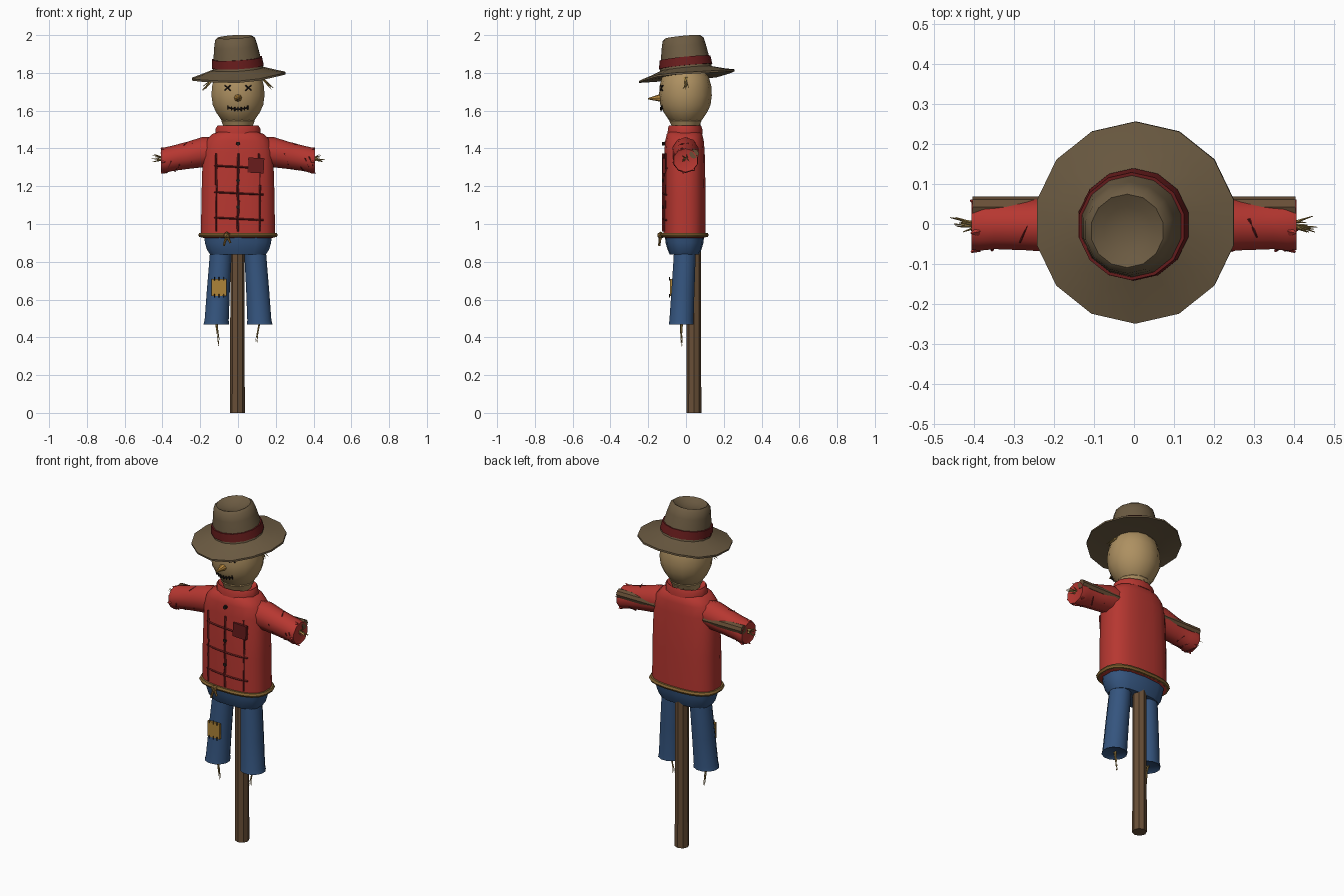
import bpy, bmesh, random
from math import sin, cos, pi, radians
from mathutils import Vector, Matrix

if "Cube" in bpy.data.objects:
    bpy.data.objects.remove(bpy.data.objects["Cube"])

random.seed(4)


def mat(name, *rgb):
    m = bpy.data.materials.new(name)
    m.diffuse_color = (*rgb, 1)
    m.use_nodes = True
    m.node_tree.nodes["Principled BSDF"].inputs["Base Color"].default_value = m.diffuse_color
    return m


WOOD = mat("wood", .14, .078, .038)
RED = mat("red_cloth", .47, .038, .03)
DARKRED = mat("dark_red_cloth", .14, .012, .012)
BLUE = mat("denim", .035, .09, .21)
BURLAP = mat("burlap", .42, .28, .12)
HAT = mat("felt", .15, .105, .055)
ROPE = mat("rope", .22, .12, .03)
STRAW = mat("straw", .40, .26, .07)
PATCH = mat("patch_cloth", .42, .23, .04)
CARROT = mat("nose_orange", .50, .26, .05)
BLACK = mat("thread", .015, .01, .008)


def finish(name, bm, material, angle=40):
    bmesh.ops.recalc_face_normals(bm, faces=bm.faces)
    me = bpy.data.meshes.new(name)
    bm.to_mesh(me)
    bm.free()
    me.materials.append(material)
    me.polygons.foreach_set("use_smooth", [True] * len(me.polygons))
    me.set_sharp_from_angle(angle=radians(angle))
    ob = bpy.data.objects.new(name, me)
    bpy.context.collection.objects.link(ob)
    return ob


def spow(v, p):
    return abs(v) ** p * (1 if v >= 0 else -1)


def loft(name, rings, material, n=12, e=2, axis='z', warp=None, closed=False, angle=40):
    """rings: (x, y, z, radius_a, radius_b), skinned in order and capped."""
    bm = bmesh.new()
    loops = []
    for x, y, z, ra, rb in rings:
        row = []
        for i in range(n):
            t = 2 * pi * (i + .5) / n
            a, b = ra * spow(cos(t), 2 / e), rb * spow(sin(t), 2 / e)
            p = Vector((x + a, y + b, z) if axis == 'z' else (x, y + a, z + b))
            row.append(bm.verts.new(warp(p) if warp else p))
        loops.append(row)
    pairs = list(zip(loops, loops[1:])) + ([(loops[-1], loops[0])] if closed else [])
    for r0, r1 in pairs:
        for i in range(n):
            j = (i + 1) % n
            bm.faces.new((r0[i], r0[j], r1[j], r1[i]))
    if not closed:
        bm.faces.new(loops[0])
        bm.faces.new(loops[-1])
    return finish(name, bm, material, angle)


def rods(name, items, material, n=5):
    """items: (start, end, radius_start, radius_end), all in one object."""
    bm = bmesh.new()
    for a, b, r1, r2 in items:
        a, b = Vector(a), Vector(b)
        d = b - a
        m = Matrix.Translation((a + b) / 2) @ d.to_track_quat('Z', 'Y').to_matrix().to_4x4()
        bmesh.ops.create_cone(bm, cap_ends=True, segments=n, radius1=r1, radius2=r2,
                              depth=d.length, matrix=m)
    return finish(name, bm, material)


def box(name, loc, size, material, rot=0):
    bm = bmesh.new()
    m = Matrix.Translation(loc) @ Matrix.Rotation(rot, 4, 'Y') @ Matrix.Diagonal((*size, 1))
    bmesh.ops.create_cube(bm, size=1, matrix=m)
    return finish(name, bm, material)


def jit(s):
    return random.uniform(-s, s)


# wooden frame
rods("post", [((-.003, .042, 0), (-.003, .042, 1.56), .039, .036)], WOOD, 8)
rods("crossbar", [((-.405, .043, 1.372), (.405, .043, 1.372), .026, .026)], WOOD, 8)

# shirt
TY, E = -.008, 2.7
loft("shirt", [(0, TY, .925, .18, .095), (0, TY, .93, .198, .112), (0, TY, 1.15, .195, .113),
               (0, TY, 1.38, .188, .108), (0, TY, 1.44, .172, .103), (0, TY, 1.475, .14, .095),
               (0, TY, 1.49, .10, .08)], RED, 20, E)
loft("collar", [(0, -.005, 1.475, .11, .085), (0, -.005, 1.478, .122, .096), (0, -.005, 1.505, .122, .094),
                (0, -.005, 1.522, .112, .088), (0, -.005, 1.505, .085, .07)], RED, 12)


def front(x, z=1.15):
    rx = .195 - max(0, z - 1.15) * .03
    return TY - .112 * (1 - min(1, abs(x / rx)) ** E) ** (1 / E)


# sleeves, with creases and straw hands
for s, side in ((-1, "left"), (1, "right")):
    loft(f"sleeve_{side}", [(s * .13, -.003, 1.385, .07, .075), (s * .19, -.003, 1.38, .072, .08),
                            (s * .27, -.003, 1.363, .066, .072), (s * .35, -.002, 1.347, .064, .067),
                            (s * .385, -.002, 1.338, .068, .068), (s * .407, -.002, 1.337, .066, .062),
                            (s * .402, -.002, 1.337, .05, .046)], RED, 10, axis='x')
    folds = []
    for k in range(9):
        x, t = .2 + .022 * k, random.choice((1.25, 1.0, 1.5, .5)) * pi + jit(.3)
        zc = 1.378 - .2 * (x - .19)
        p = Vector((s * x, .067 * cos(t), zc + .07 * sin(t)))
        q = Vector((s * (x + .02), .070 * cos(t + .7), zc + .072 * sin(t + .7)))
        folds.append((p, q, .004, .002))
    rods(f"sleeve_creases_{side}", folds, DARKRED, 4)
    rods(f"cuff_tatters_{side}", [((s * .39, .06 * cos(t), 1.337 + .06 * sin(t)),
                                   (s * (.402 + jit(.01)), .072 * cos(t), 1.337 + .07 * sin(t)), .012, .002)
                                  for t in (.6, 1.9, 3.3, 4.5, 5.4)], RED, 4)
    rods(f"straw_hand_{side}", [((s * .385, jit(.01), 1.345 + jit(.01)),
                                 (s * (.445 + jit(.018)), jit(.022), 1.345 + jit(.025)), .005, .001)
                                for _ in range(10)], STRAW, 4)
    rods(f"straw_hair_{side}", [((s * .125, jit(.015), 1.775), (s * (.178 + jit(.014)), jit(.02), 1.715 + jit(.016)),
                                 .005, .001) for _ in range(5)], STRAW, 4)

# shirt checks, chest patch and buttons
checks = []
for x in (-.115, 0, .115):
    zs = [.96 + i * .0825 for i in range(6)]
    checks += [((x, front(x, a), a), (x + jit(.004), front(x, b), b), .006, .006) for a, b in zip(zs, zs[1:])]
for z in (1.02, 1.155, 1.295):
    xs = [-.125 + i * .0433 for i in range(7)]
    checks += [((a, front(a, z), z + .007 - .05 * a), (b, front(b, z), z + .007 - .05 * b), .005, .005)
               for a, b in zip(xs, xs[1:])]
rods("shirt_checks", checks, DARKRED, 4)
box("chest_patch", (.095, front(.095, 1.3) - .002, 1.31), (.085, .016, .08), DARKRED, .05)
rods("buttons", [((0, -.10, z), (0, -.126, z), .011, .010) for z in (1.425, 1.23, 1.09)], BLACK, 8)

# rope belt with knot
prof = [(.013 * cos(t * pi / 3), .013 * sin(t * pi / 3)) for t in range(6)]
loft("rope_belt", [(0, TY, .942 + dz, .2 + dr, .117 + dr) for dr, dz in prof], ROPE, 20, E, closed=True)
bm = bmesh.new()
bmesh.ops.create_icosphere(bm, subdivisions=1, radius=.02, matrix=Matrix.Translation((-.06, -.134, .94)))
finish("belt_knot", bm, ROPE)
rods("belt_ends", [((-.06, -.135, .94), (-.075, -.142, .885), .008, .006),
                   ((-.06, -.135, .94), (-.04, -.14, .90), .008, .006)], ROPE, 6)

# trousers
loft("trouser_seat", [(0, TY, .945, .185, .105), (0, TY, .90, .178, .1), (0, TY, .865, .168, .09),
                      (0, TY, .838, .15, .078)], BLUE, 14, E)
for s, side in ((-1, "left"), (1, "right")):
    loft(f"trouser_leg_{side}", [(s * .088, -.006, .88, .06, .06), (s * .092, -.007, .83, .06, .06),
                                 (s * .104, -.016, .65, .063, .063), (s * .113, -.024, .49, .066, .066),
                                 (s * .115, -.025, .468, .07, .068), (s * .115, -.025, .478, .055, .055)],
         BLUE, 12)
    rods(f"leg_straw_{side}", [((s * .115 + jit(.005), -.024 + jit(.008), .48),
                                (s * (.098 + jit(.006)), -.024 + jit(.008), .37 + jit(.03)), .003, .001)
                               for _ in range(5)], STRAW, 4)
box("knee_patch", (-.1, -.079, .665), (.08, .012, .09), PATCH)
rods("patch_stitches", [((-.1 + dx, -.087, .665 + dz - .01), (-.1 + dx, -.087, .665 + dz + .01), .002, .002)
                        for dx in (-.025, 0, .025) for dz in (-.045, .045)], BLACK, 4)

# head
loft("neck_ruffle", [(0, -.003, 1.49, .07, .065), (0, -.003, 1.52, .08, .075), (0, -.003, 1.545, .092, .088),
                     (0, -.003, 1.56, .08, .08)], BURLAP, 12)
loft("head", [(0, -.003, z, r, r * .97) for z, r in
              ((1.53, .06), (1.55, .09), (1.59, .118), (1.63, .137), (1.68, .144), (1.73, .141),
               (1.78, .127), (1.82, .09), (1.835, .04))], BURLAP, 14)


def face(x, z):
    r = .144 - 1.6 * (z - 1.685) ** 2
    return Vector((x, -.003 - (max(r * r - x * x, 0)) ** .5 * .98, z))


# face: crossed eyes, stitched mouth, nose
eyes = [(face(x - .015, 1.72 - d), face(x + .015, 1.72 + d), .004, .004) for x in (-.055, .055) for d in (-.014, .014)]
rods("stitched_eyes", eyes, BLACK)
mx = [-.052 + i * .0173 for i in range(7)]
mz = [1.607 + 3.5 * x * x for x in mx]
mouth = [(face(mx[i], mz[i]), face(mx[i + 1], mz[i + 1]), .0045, .0045) for i in range(6)]
mouth += [(face(x, z - .011), face(x, z + .011), .003, .003) for x, z in zip(mx, mz)]
rods("stitched_mouth", mouth, BLACK)
rods("nose", [((0, -.13, 1.668), (0, -.202, 1.663), .022, .003)], CARROT, 8)


# hat, tilted with a wavy brim
def tilt(p):
    r = (p.x ** 2 + p.y ** 2) ** .5
    w = max(0, r - .15) * .06
    ang = 3 * p.x / max(r, .01) + 2 * p.y / max(r, .01)
    h = p.z - 1.82
    return Vector((p.x - .1 * h, p.y - .1 * h, p.z + .06 * p.x + .1 * p.y + w * sin(ang)))


def lathe_hat(name, prof, material, n=14, **kw):
    return loft(name, [(0, 0, z, r, r) for r, z in prof], material, n, warp=tilt, **kw)


lathe_hat("hat", [(.11, 1.79), (.2, 1.786), (.253, 1.778), (.253, 1.788), (.2, 1.802), (.137, 1.822),
                  (.127, 1.88), (.117, 1.94), (.108, 1.978), (.092, 1.991), (.06, 1.975), (.025, 1.966)], HAT)
lathe_hat("hat_band", [(.13, 1.833), (.141, 1.833), (.135, 1.878), (.125, 1.878)], DARKRED, closed=True)
